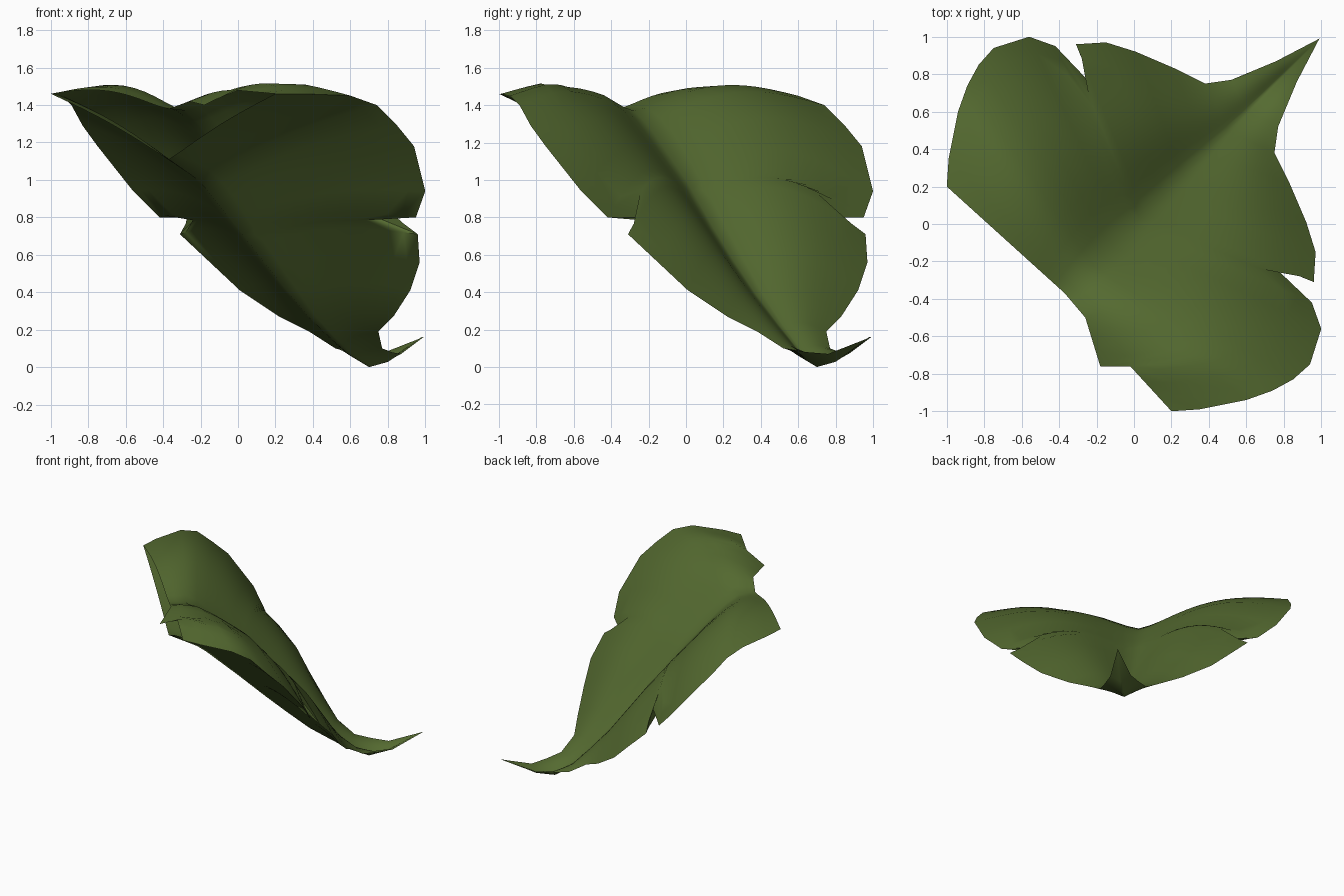
import bpy, bmesh, math
from mathutils import Vector

if "Cube" in bpy.data.objects:
    bpy.data.objects.remove(bpy.data.objects["Cube"])

green = bpy.data.materials.new("leaf green")
green.diffuse_color = (0.09, 0.145, 0.03, 1)
green.use_nodes = True
green.node_tree.nodes["Principled BSDF"].inputs["Base Color"].default_value = green.diffuse_color

# Rim of one leaf half, base to tip: midrib position a, then rim x, y, z
RIM = [(-.37, .2, -1, 1.46), (-.33, .35, -.99, 1.46), (-.28, .6, -.94, 1.45),
       (-.22, .74, -.89, 1.4), (-.17, .85, -.83, 1.29), (-.12, .94, -.75, 1.18), (-.06, 1, -.56, .94),
       (0, .95, -.42, .8), (.03, .74, -.22, .8), (.06, .96, -.31, .71),
       (.15, .97, -.15, .56), (.26, .92, .01, .41), (.38, .83, .22, .27),
       (.5, .75, .38, .19), (.6, .77, .52, .1), (.7, .82, .64, .08), (.8, .87, .76, .07), (.98, .99, .99, .16)]
NOTCH = 8
NOTCH_FILL = Vector((.97, -.36, .76))   # where the rim would be without the slit
# Midrib height along the diagonal, upper and lower skins
TOP = [(-.37, 1.38), (-.28, 1.37), (-.2, 1.29), (0, 1.0), (.2, .65), (.4, .35), (.6, .09), (.7, .02), (.88, .05), (.98, .16)]
BOTTOM = [(-.37, 1.11), (-.2, .99), (0, .74), (.2, .48), (.4, .24), (.6, .06), (.7, 0), (.88, .05), (.98, .16)]
# Ragged base edge of the right half
FLAP = [(-.37, -.37, 1.38), (-.26, -.5, 1.42), (-.18, -.76, 1.4), (-.02, -.76, 1.48), (.2, -1, 1.46)]
N = 12


def height(table, a):
    for (a0, z0), (a1, z1) in zip(table, table[1:]):
        if a <= a1:
            return z0 + (z1 - z0) * (a - a0) / (a1 - a0)
    return table[-1][1]


def row_points(table, arch, flap, i):
    """Points from midrib to rim at one station."""
    a, x, y, z = RIM[i]
    mid, rim = Vector((a, a, height(table, a))), Vector((x, y, z))
    end = NOTCH_FILL if i == NOTCH else rim
    lift = arch * min(1, .35 + .13 * i) * min(1, (end - mid).length / .8) ** 1.5
    pts = []
    for j in range(N + 1):
        t = j / N
        w = t * .76 if i == NOTCH else t
        p = mid.lerp(end, w)
        p.z += lift * math.sin(math.pi * w) * (1 - math.exp(-7 * w)) * 1.05
        if flap and i < 4:                       # ease the ragged base edge into the blade
            k = min(j * 4 // N, 3)
            edge = Vector(FLAP[k]).lerp(Vector(FLAP[k + 1]), t * 4 - k)
            base = Vector(FLAP[0]).lerp(Vector(FLAP[4]), t)
            p = edge if i == 0 else p + (edge - base) * (.6, .3, .12)[i - 1]
        pts.append(p)
    if i == NOTCH:
        pts[-1] = rim
    return pts


def skin(name, table, arch, flap):
    """One leaf skin: both halves lofted from midrib to rim, with an arch."""
    bm = bmesh.new()
    for mirror in (False, True):
        rows = []
        for i in range(len(RIM)):
            pts = row_points(table, arch, flap and not mirror, i)
            rows.append([bm.verts.new((p.y, p.x, p.z) if mirror else p) for p in pts])
        for r, s in zip(rows, rows[1:]):
            for j in range(N):
                f = (r[j], r[j + 1], s[j + 1], s[j])
                bm.faces.new(f[::-1] if mirror == (table is TOP) else f)
    bmesh.ops.remove_doubles(bm, verts=bm.verts, dist=.001)
    me = bpy.data.meshes.new(name)
    bm.to_mesh(me)
    bm.free()
    me.materials.append(green)
    ob = bpy.data.objects.new(name, me)
    bpy.context.collection.objects.link(ob)
    bpy.context.view_layer.objects.active = ob
    ob.select_set(True)
    bpy.ops.object.shade_smooth_by_angle(angle=1.3)
    ob.select_set(False)


# Upper face of the leaf, arched, and its flatter underside
skin("leaf_top", TOP, .15, True)
skin("leaf_underside", BOTTOM, .05, False)
